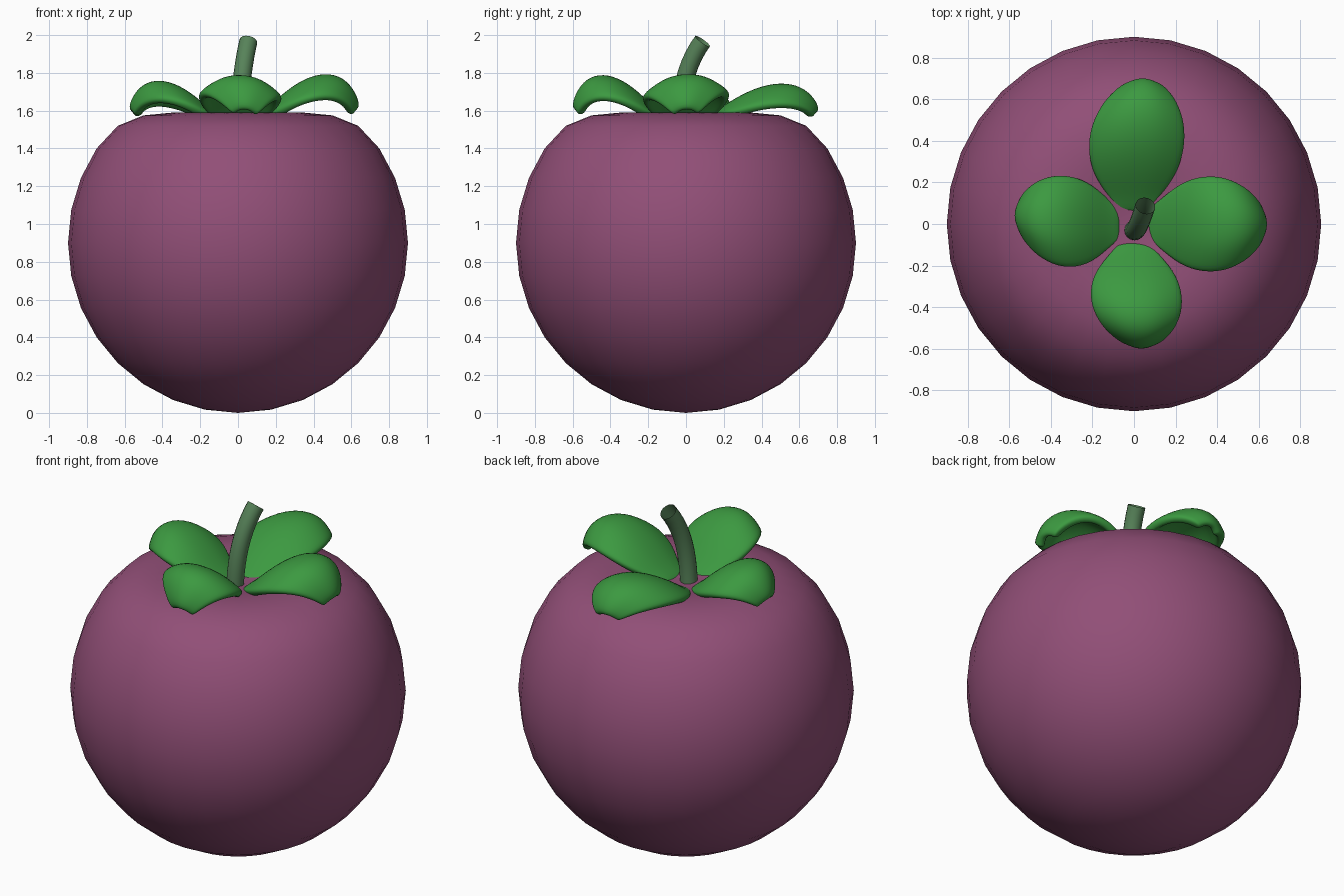
import bpy, bmesh, math
from mathutils import Vector, Matrix

if "Cube" in bpy.data.objects:
    bpy.data.objects.remove(bpy.data.objects["Cube"])


def material(name, rgb):
    m = bpy.data.materials.new(name)
    m.diffuse_color = (*rgb, 1)
    m.use_nodes = True
    m.node_tree.nodes["Principled BSDF"].inputs["Base Color"].default_value = m.diffuse_color
    return m


purple = material("plum_skin", (0.285, 0.078, 0.185))
green = material("leaf_green", (0.045, 0.32, 0.052))
stem_green = material("stem_green", (0.095, 0.225, 0.1))


def finish(name, bm, mat):
    me = bpy.data.meshes.new(name)
    bm.to_mesh(me)
    bm.free()
    me.materials.append(mat)
    for p in me.polygons:
        p.use_smooth = True
    ob = bpy.data.objects.new(name, me)
    bpy.context.collection.objects.link(ob)
    return ob


# Fruit body: 32 x 16 sphere with the top pushed in to a shallow dimple
bm = bmesh.new()
bmesh.ops.create_uvsphere(bm, u_segments=32, v_segments=16, radius=0.9)
top_heights = [1.525, 1.56, 1.59, 1.575, 1.52]
for v in bm.verts:
    ring = round(math.acos(max(-1, min(1, v.co.z / 0.9))) / (math.pi / 16))
    v.co.z += 0.9
    if ring < len(top_heights):
        v.co.z = top_heights[ring]
finish("fruit_body", bm, purple)


# Stem: open bent tube
def bezier(p, t):
    a, b, c, d = p
    return a * (1 - t)**3 + b * 3 * t * (1 - t)**2 + c * 3 * t * t * (1 - t) + d * t**3


path = [Vector(p) for p in ((0, -0.03, 1.49), (0.01, -0.035, 1.69),
                            (0.025, -0.005, 1.84), (0.055, 0.088, 1.968))]
bm = bmesh.new()
rings, steps, sides = [], 10, 16
for i in range(steps + 1):
    t = i / steps
    c = bezier(path, t)
    tan = (bezier(path, min(1, t + 0.01)) - bezier(path, max(0, t - 0.01))).normalized()
    side = tan.cross(Vector((0, 1, 0))).normalized()
    up = tan.cross(side)
    rings.append([bm.verts.new(c + 0.048 * (side * math.cos(a) + up * math.sin(a)))
                  for a in (2 * math.pi * k / sides for k in range(sides))])
for r0, r1 in zip(rings, rings[1:]):
    for k in range(sides):
        n = (k + 1) % sides
        bm.faces.new((r0[k], r0[n], r1[n], r1[k]))
bmesh.ops.recalc_face_normals(bm, faces=bm.faces)
finish("stem", bm, stem_green)

# Leaves: domed thick blades; rows are (along, width factor, height factor)
ROWS = [(0, .25, 0), (.12, .5, .18), (.3, .88, .58), (.5, 1.03, .9), (.7, 1.0, 1.03),
        (.87, .8, .93), (.98, .52, .62), (1.02, .3, .3)]


def leaf(name, angle, r0, r1, left, right, peak, bend, twist):
    bm = bmesh.new()
    grid = []
    for u, w, h in ROWS:
        row = []
        for v in (-1, -0.85, -0.45, 0, 0.45, 0.85, 1):
            y = v * w * (left if v > 0 else right) * 1.03 + bend * u * u
            droop = 0.115 * abs(v)**2.5 * h
            z = 1.53 + (peak - 1.53) * h - droop + twist * v * w
            row.append(bm.verts.new((r0 + (r1 - r0) * u - 0.03 * v * v * u, y, z)))
        grid.append(row)
    for a, b in zip(grid, grid[1:]):
        for j in range(len(a) - 1):
            bm.faces.new((a[j], b[j], b[j + 1], a[j + 1]))
    bm.transform(Matrix.Rotation(math.radians(angle), 4, 'Z'))
    ob = finish(name, bm, green)
    s = ob.modifiers.new("thickness", 'SOLIDIFY')
    s.thickness = 0.05
    s.offset = -1
    d = ob.modifiers.new("smooth", 'SUBSURF')
    d.levels = d.render_levels = 2


leaf("leaf_right", 0, 0.05, 0.64, 0.23, 0.23, 1.80, 0.0, 0.01)
leaf("leaf_back", 90, 0.04, 0.70, 0.23, 0.23, 1.75, -0.04, 0.0)
leaf("leaf_left", 180, 0.05, 0.575, 0.22, 0.22, 1.765, -0.04, 0.01)
leaf("leaf_front", 270, 0.07, 0.60, 0.22, 0.22, 1.795, 0.035, -0.01)
